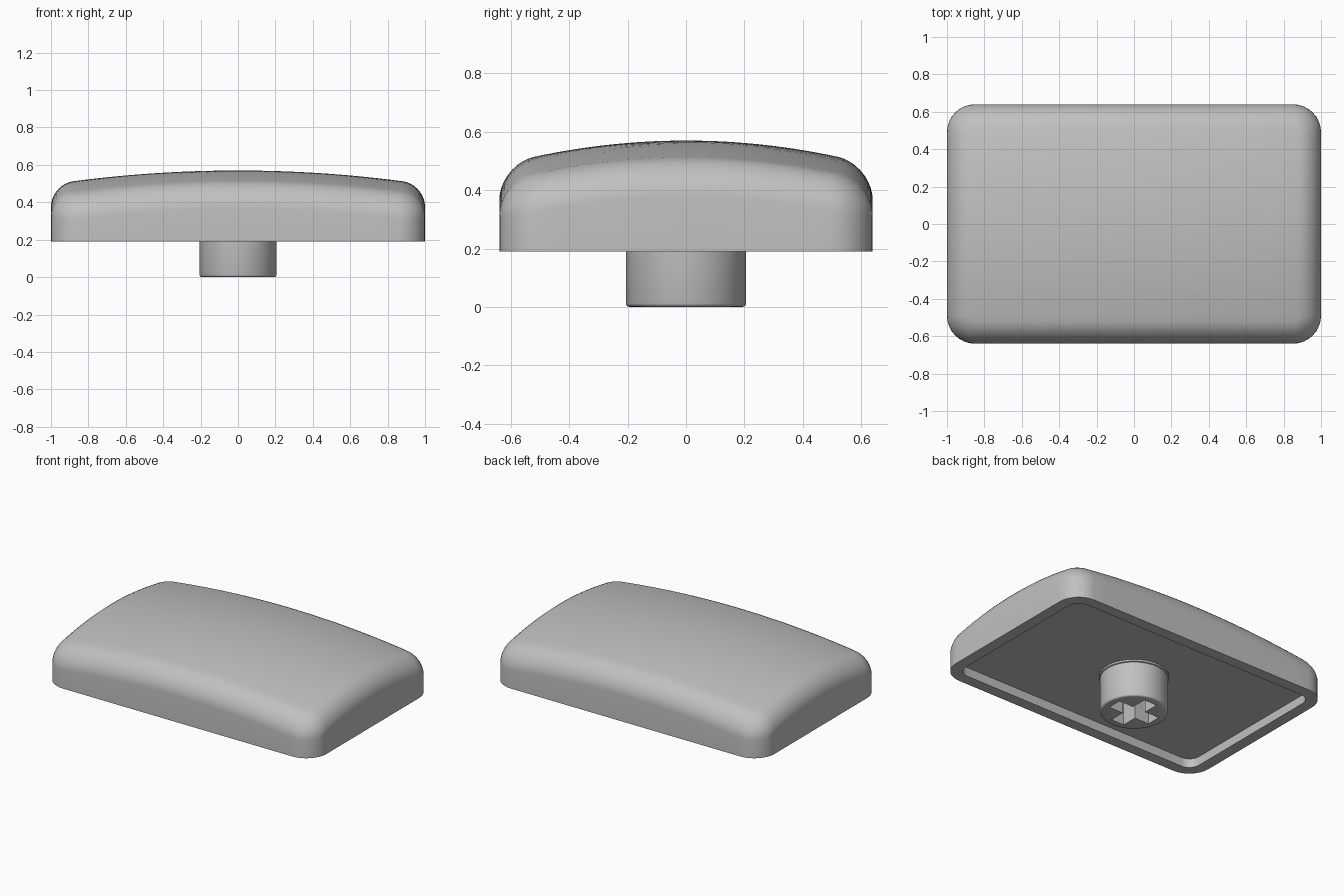
import bpy, bmesh, math

if "Cube" in bpy.data.objects:
    bpy.data.objects.remove(bpy.data.objects["Cube"])

HX, HY, CORNER = 1.0, 0.64, 0.15      # cap half sizes and corner radius
BASE, CEILING, TOP = 0.19, 0.25, 0.57  # rim, underside of the cap, crown
WALL, FILLET = 0.075, 0.12

grey = bpy.data.materials.new("grey plastic")
grey.diffuse_color = (0.53, 0.53, 0.53, 1)
grey.use_nodes = True
grey.node_tree.nodes["Principled BSDF"].inputs["Base Color"].default_value = grey.diffuse_color


def outline(inset, arc=8, side=16):
    """Rounded rectangle, offset inwards; always the same point count."""
    r, cx, cy = CORNER - inset, HX - CORNER, HY - CORNER
    corners = []
    for k, (sx, sy) in enumerate([(1, 1), (-1, 1), (-1, -1), (1, -1)]):
        angles = [(k + i / arc) * math.pi / 2 for i in range(arc + 1)]
        corners.append([(sx * cx + r * math.cos(a), sy * cy + r * math.sin(a)) for a in angles])
    pts = []
    for k in range(4):
        pts += corners[k]
        (x0, y0), (x1, y1) = corners[k][-1], corners[(k + 1) % 4][0]
        pts += [(x0 + (x1 - x0) * i / side, y0 + (y1 - y0) * i / side) for i in range(1, side)]
    return pts


def dome(x, y):
    return TOP - 0.06 * (x / 0.9) ** 2 - 0.06 * (y / 0.54) ** 2


def skin(name, rings, cap_start=True, tip=None):
    """Bridge equal rings; cap the first, and close the last with a cap or a tip."""
    bm = bmesh.new()
    loops = [[bm.verts.new(p) for p in ring] for ring in rings]
    n = len(rings[0])
    for a, b in zip(loops, loops[1:]):
        for i in range(n):
            j = (i + 1) % n
            bm.faces.new((a[i], a[j], b[j], b[i]))
    if cap_start:
        bm.faces.new(loops[0])
    if tip:
        t = bm.verts.new(tip)
        for i in range(n):
            bm.faces.new((loops[-1][i], loops[-1][(i + 1) % n], t))
    else:
        bm.faces.new(loops[-1])
    bmesh.ops.recalc_face_normals(bm, faces=bm.faces)
    mesh = bpy.data.meshes.new(name)
    bm.to_mesh(mesh)
    bm.free()
    mesh.materials.append(grey)
    ob = bpy.data.objects.new(name, mesh)
    bpy.context.collection.objects.link(ob)
    return ob


def smooth(ob):
    bpy.ops.object.select_all(action='DESELECT')
    ob.select_set(True)
    bpy.context.view_layer.objects.active = ob
    bpy.ops.object.shade_smooth_by_angle(angle=math.radians(35))


# Cap: shallow recess, rim, wall, rounded shoulder, domed crown
inner, outer = outline(WALL), outline(0)
rings = [[(x, y, CEILING) for x, y in inner],
         [(x, y, BASE) for x, y in inner],
         [(x, y, BASE) for x, y in outer]]
for i in range(10):
    a = i / 9 * math.pi / 2
    drop = FILLET * (1 - math.sin(a))
    rings.append([(x, y, dome(x, y) - drop) for x, y in outline(FILLET * (1 - math.cos(a)))])
crown = outline(FILLET)
for i in range(1, 14):
    s = 1 - i / 14
    rings.append([(x * s, y * s, dome(x * s, y * s)) for x, y in crown])
smooth(skin("cap", rings, tip=(0, 0, TOP)))

# Stem: turned post with a softened end and a small collar at the root
profile = [(0.194, 0), (0.2, 0.002), (0.204, 0.006), (0.206, 0.012),
           (0.206, 0.235), (0.213, 0.238), (0.213, 0.255)]
turn = [i / 64 * math.tau for i in range(64)]
stem = skin("stem", [[(r * math.cos(a), r * math.sin(a), z) for a in turn] for r, z in profile])

# Cross-shaped socket cut up into the stem
L, W = 0.155, 0.048
cross = [(L, -W), (L, W), (W, W), (W, L), (-W, L), (-W, W),
         (-L, W), (-L, -W), (-W, -W), (-W, -L), (W, -L), (W, -W)]
cutter = skin("socket_cutter", [[(x, y, z) for x, y in cross] for z in (-0.05, 0.23)])
cutter.hide_render = True
cut = stem.modifiers.new("socket", 'BOOLEAN')
cut.operation, cut.solver, cut.object = 'DIFFERENCE', 'EXACT', cutter
bpy.context.view_layer.objects.active = stem
bpy.ops.object.modifier_apply(modifier="socket")
bpy.data.objects.remove(cutter)
smooth(stem)
